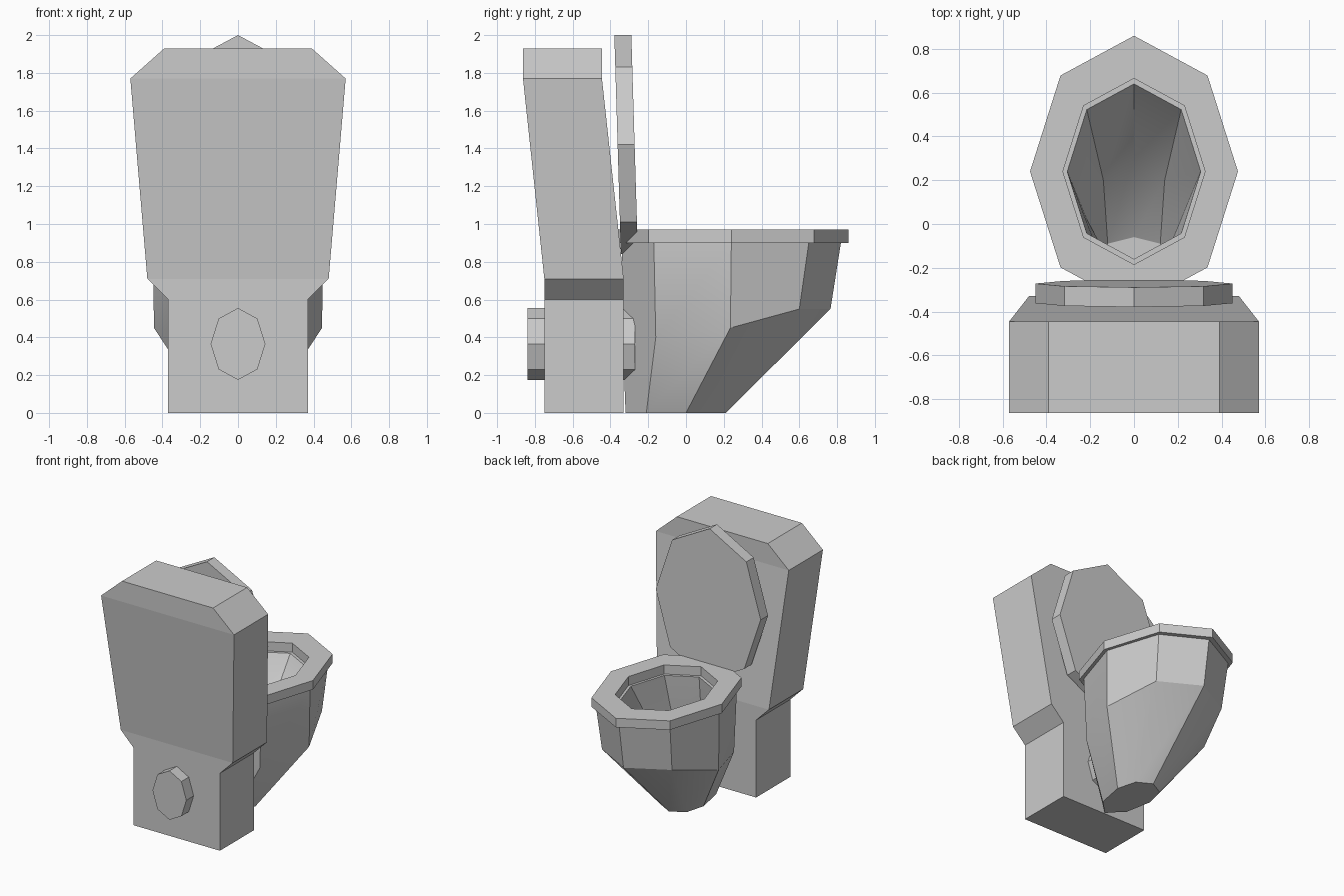
import bpy, bmesh, math

if "Cube" in bpy.data.objects:
    bpy.data.objects.remove(bpy.data.objects["Cube"])


def loft(name, rings, cap=True, smooth=False):
    """Skin a stack of equal-length rings; cap the ends or join last to first."""
    bm = bmesh.new()
    rows = [[bm.verts.new(p) for p in r] for r in rings]
    pairs = list(zip(rows, rows[1:]))
    if cap:
        bm.faces.new(rows[0])
        bm.faces.new(rows[-1])
    else:
        pairs.append((rows[-1], rows[0]))
    for a, b in pairs:
        n = len(a)
        for i in range(n):
            j = (i + 1) % n
            bm.faces.new((a[i], a[j], b[j], b[i]))
    bmesh.ops.recalc_face_normals(bm, faces=bm.faces)
    me = bpy.data.meshes.new(name)
    bm.to_mesh(me)
    bm.free()
    ob = bpy.data.objects.new(name, me)
    bpy.context.collection.objects.link(ob)
    if smooth:
        bpy.ops.object.select_all(action='DESELECT')
        ob.select_set(True)
        bpy.context.view_layer.objects.active = ob
        bpy.ops.object.shade_smooth_by_angle(angle=math.radians(30))
    return ob


def octagon(rx, ry, c):
    """Eight (u, v) points, starting at the far tip."""
    return [(rx * math.sin(k * math.pi / 4), c + ry * math.cos(k * math.pi / 4))
            for k in range(8)]


def flat_oct(rx, ry, z, c=0.24):
    return [(x, y, z) for x, y in octagon(rx, ry, c)]


def mirrored(half):
    """Five points from front tip to back tip become a full eight-point ring."""
    return half + [(-x, y, z) for x, y, z in half[3:0:-1]]


# cistern and pedestal block: z, half width, rear y, forward y
sections = [(0, .37, -.75, -.33), (.6, .37, -.75, -.33), (.71, .48, -.75, -.33),
            (1.77, .57, -.863, -.445), (1.93, .39, -.863, -.445)]
loft("tank", [[(-w, a, z), (w, a, z), (w, b, z), (-w, b, z)]
              for z, w, a, b in sections])

# seat ring
loft("seat", [flat_oct(.475, .62, .9), flat_oct(.475, .62, .97),
              flat_oct(.325, .425, .97), flat_oct(.325, .425, .9)], cap=False)

# raised lid, leaning slightly back
loft("lid", [[(x, y - .03 * (z - 1.42), z) for x, z in octagon(.45, .58, 1.42)]
             for y in (-.362, -.272)])

# outlet pipe running through the pedestal
loft("pipe", [[(x, y, z) for x, z in octagon(.145, .19, .365)]
              for y in (-.84, -.27)])

# bowl: hollow inside up to the rim, then down the outer wall to the foot
inner_floor = mirrored([(0, -.06, .22), (.12, -.09, .22), (.14, -.16, .22),
                        (.09, -.21, .22), (0, -.23, .22)])
inner_mid = mirrored([(0, .3, .42), (.14, .2, .42), (.215, .02, .42),
                      (.17, -.11, .45), (0, -.2, .45)])
outer_mid = mirrored([(0, .765, .55), (.3, .6, .55), (.445, .235, .45),
                      (.3, -.16, .4), (0, -.335, .4)])
foot = mirrored([(0, .21, 0), (.11, .15, 0), (.15, 0, 0),
                 (.11, -.21, 0), (0, -.32, 0)])
loft("bowl", [inner_floor, inner_mid, flat_oct(.305, .4, .9),
              flat_oct(.45, .58, .9), outer_mid, foot], smooth=True)
